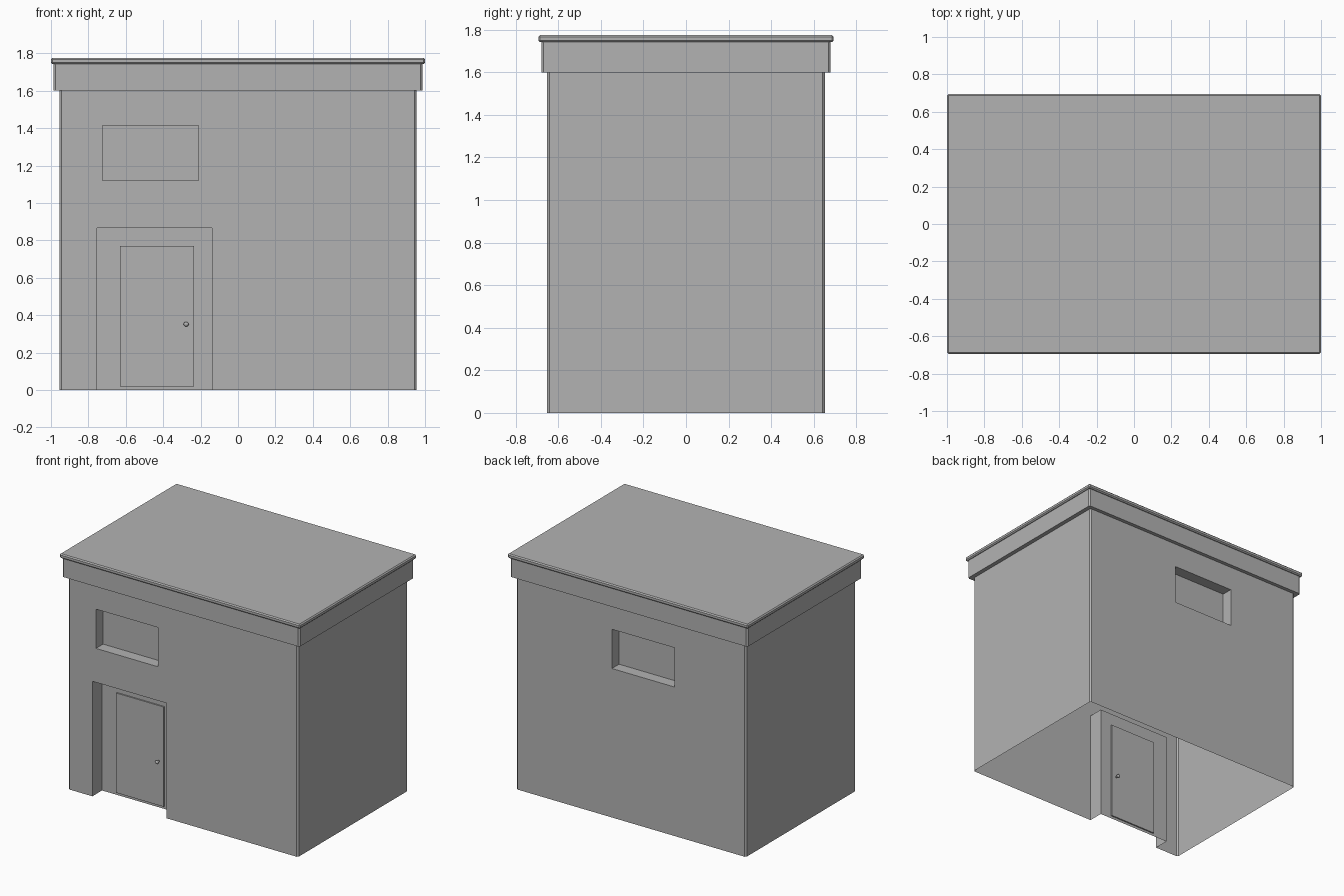
import bpy
import bmesh
from mathutils import Matrix, Vector

cube = bpy.data.objects.get("Cube")
if cube:
    bpy.data.objects.remove(cube, do_unlink=True)

grey = bpy.data.materials.new("plain grey")
grey.use_nodes = True
grey.diffuse_color = (0.45, 0.45, 0.45, 1)
grey.node_tree.nodes["Principled BSDF"].inputs["Base Color"].default_value = grey.diffuse_color


def add_object(name, bm):
    mesh = bpy.data.meshes.new(name)
    bm.to_mesh(mesh)
    bm.free()
    mesh.materials.append(grey)
    obj = bpy.data.objects.new(name, mesh)
    bpy.context.collection.objects.link(obj)
    return obj


def box(name, low, high, chamfer=0, upright_only=False):
    """Box between two corners, with its edges optionally chamfered."""
    low, high = Vector(low), Vector(high)
    bm = bmesh.new()
    bmesh.ops.create_cube(bm, size=1)
    for v in bm.verts:
        v.co = (low + high) / 2 + v.co * (high - low)
    if chamfer:
        edges = [e for e in bm.edges if not upright_only
                 or abs(e.verts[0].co.z - e.verts[1].co.z) > 0.01]
        bmesh.ops.bevel(bm, geom=edges, offset=chamfer, segments=1, affect='EDGES')
    return add_object(name, bm)


def cut(obj, cutter):
    mod = obj.modifiers.new("recess", 'BOOLEAN')
    mod.operation = 'DIFFERENCE'
    mod.solver = 'EXACT'
    mod.object = cutter
    bpy.context.view_layer.objects.active = obj
    bpy.ops.object.modifier_apply(modifier=mod.name)
    bpy.data.objects.remove(cutter, do_unlink=True)


# Walls with a door alcove and a window recess at front and back
WALL_X, WALL_Y, WALL_TOP = 0.955, 0.652, 1.6
ALCOVE_Y = -WALL_Y + 0.115
WINDOW_DEPTH = 0.085
walls = box("walls", (-WALL_X, -WALL_Y, 0), (WALL_X, WALL_Y, WALL_TOP), 0.01, True)
cut(walls, box("alcove_cutter", (-0.755, -1, -0.2), (-0.14, ALCOVE_Y, 0.865)))
cut(walls, box("front_window_cutter", (-0.725, -1, 1.12), (-0.21, -WALL_Y + WINDOW_DEPTH, 1.415)))
cut(walls, box("back_window_cutter", (-0.36, WALL_Y - WINDOW_DEPTH, 1.12), (0.16, 1, 1.415)))

# The walls are a thin shell, open underneath
bm = bmesh.new()
bm.from_mesh(walls.data)
ends = [f for f in bm.faces if abs(f.normal.z) > 0.9
        and (f.calc_center_median().z < 0.01 or f.calc_center_median().z > WALL_TOP - 0.01)]
bmesh.ops.delete(bm, geom=ends, context='FACES')
bm.to_mesh(walls.data)
bm.free()

# Roof band and the cap over it
box("roof_band", (-0.987, -0.68, WALL_TOP), (0.987, 0.68, 1.745), 0.01, True)
box("roof_cap", (-1, -0.694, 1.742), (1, 0.694, 1.775), 0.008)

# Door leaf, standing slightly proud on both sides of the alcove wall
box("door", (-0.63, ALCOVE_Y - 0.01, 0.02), (-0.235, ALCOVE_Y + 0.01, 0.77))

# Knob with a short stem on each side of the door
for side, sign in (("outer", -1), ("inner", 1)):
    bm = bmesh.new()
    start = Vector((-0.277, ALCOVE_Y + sign * 0.01, 0.352))
    along_y = Matrix.Rotation(-sign * 1.5708, 4, 'X')
    bmesh.ops.create_cone(bm, cap_ends=True, segments=12, radius1=0.007, radius2=0.007, depth=0.02,
                          matrix=Matrix.Translation(start + Vector((0, sign * 0.008, 0))) @ along_y)
    bmesh.ops.create_uvsphere(bm, u_segments=16, v_segments=8, radius=0.014,
                              matrix=Matrix.Translation(start + Vector((0, sign * 0.022, 0))) @ along_y
                              @ Matrix.Diagonal((1, 0.9, 0.7, 1)))
    knob = add_object(side + "_knob", bm)
    for f in knob.data.polygons:
        f.use_smooth = True
